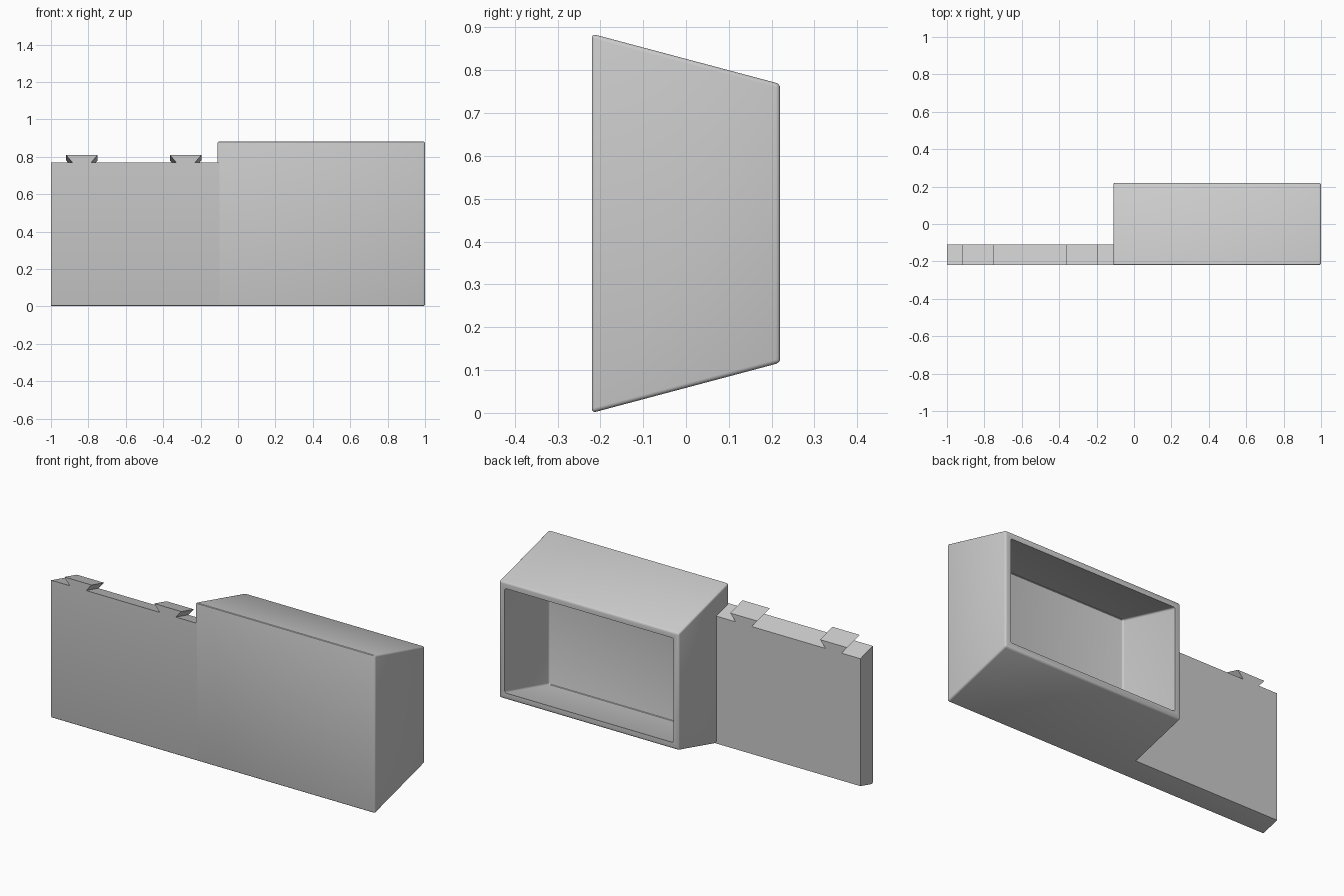
import bpy
import bmesh
from mathutils import Vector

cube = bpy.data.objects.get("Cube")
if cube:
    bpy.data.objects.remove(cube, do_unlink=True)

FRONT, BACK = -0.22, 0.22
HEIGHT, PANEL_TOP = 0.885, 0.77
SLOPE = 0.266           # rise or fall of sloping faces per unit of depth
PANEL_DEPTH = 0.11
ROUND = 0.01

grey = bpy.data.materials.new("plain grey")
grey.use_nodes = True
colour = (0.6, 0.6, 0.6, 1)
grey.diffuse_color = colour
grey.node_tree.nodes["Principled BSDF"].inputs["Base Color"].default_value = colour


def finish(name, bm):
    bmesh.ops.recalc_face_normals(bm, faces=bm.faces[:])
    mesh = bpy.data.meshes.new(name)
    bm.to_mesh(mesh)
    bm.free()
    obj = bpy.data.objects.new(name, mesh)
    bpy.context.collection.objects.link(obj)
    mesh.materials.append(grey)
    bpy.ops.object.select_all(action='DESELECT')
    obj.select_set(True)
    bpy.context.view_layer.objects.active = obj
    bpy.ops.object.shade_smooth_by_angle(angle=0.6)
    return obj


def wedge(x0, x1, depth, top):
    """Block whose top and bottom taper together towards the back."""
    bm = bmesh.new()
    drop = SLOPE * depth
    profile = [(FRONT, 0), (FRONT + depth, drop),
               (FRONT + depth, top - drop), (FRONT, top)]
    face = bm.faces.new([bm.verts.new((x0, y, z)) for y, z in profile])
    grown = bmesh.ops.extrude_face_region(bm, geom=[face], use_keep_orig=True)
    moved = [v for v in grown["geom"] if isinstance(v, bmesh.types.BMVert)]
    bmesh.ops.translate(bm, verts=moved, vec=(x1 - x0, 0, 0))
    bmesh.ops.recalc_face_normals(bm, faces=bm.faces[:])
    return bm


# Tapered housing, hollowed from the back
bm = wedge(-0.11, 1, BACK - FRONT, HEIGHT)
back = max(bm.faces, key=lambda f: f.calc_center_median().y)
bmesh.ops.inset_region(bm, faces=[back], thickness=0.048)
mouth = set(back.edges)
grown = bmesh.ops.extrude_face_region(bm, geom=[back])
floor = [v for v in grown["geom"] if isinstance(v, bmesh.types.BMVert)]
depth = 0.393
for v in floor:
    v.co.y -= depth
    v.co.z += SLOPE * depth * (1 if v.co.z > HEIGHT / 2 else -1)
if back.is_valid and all(abs(v.co.y - BACK) < 0.001 for v in back.verts):
    bmesh.ops.delete(bm, geom=[back], context='FACES_ONLY')

# Round every edge except the mouth, and skip seams between coplanar faces
bmesh.ops.recalc_face_normals(bm, faces=bm.faces[:])
outer_x = (-0.11, 1)


def on_mouth(edge):
    return all(abs(v.co.y - BACK) < 0.001 and
               min(abs(v.co.x - x) for x in outer_x) > 0.02 for v in edge.verts)


sharp = [e for e in bm.edges if not on_mouth(e)
         and len(e.link_faces) == 2 and e.calc_face_angle() > 0.2]
# The diagonal-free rim keeps its corners; only real corners are rounded
bmesh.ops.bevel(bm, geom=sharp, offset=ROUND, segments=3, profile=0.5,
                affect='EDGES', clamp_overlap=True)
finish("housing", bm)

# Side panel with a softened lower front edge
bm = wedge(-1, -0.11 + ROUND, PANEL_DEPTH, PANEL_TOP)
low = [e for e in bm.edges if all(v.co.y < FRONT + 0.001 and v.co.z < 0.001
                                  for v in e.verts)]
bmesh.ops.bevel(bm, geom=low, offset=ROUND, segments=3, profile=0.5,
                affect='EDGES')
finish("side_panel", bm)

# Dovetail keys running along the sloping top of the panel
for name, centre in (("outer_dovetail", -0.835), ("inner_dovetail", -0.28)):
    bm = bmesh.new()
    section = [(-0.05, 0), (0.05, 0), (0.084, 0.04), (-0.084, 0.04)]
    face = bm.faces.new([bm.verts.new((centre + x, FRONT, PANEL_TOP + z))
                         for x, z in section])
    grown = bmesh.ops.extrude_face_region(bm, geom=[face], use_keep_orig=True)
    moved = [v for v in grown["geom"] if isinstance(v, bmesh.types.BMVert)]
    bmesh.ops.translate(bm, verts=moved,
                        vec=Vector((0, PANEL_DEPTH, -SLOPE * PANEL_DEPTH)))
    finish(name, bm)
